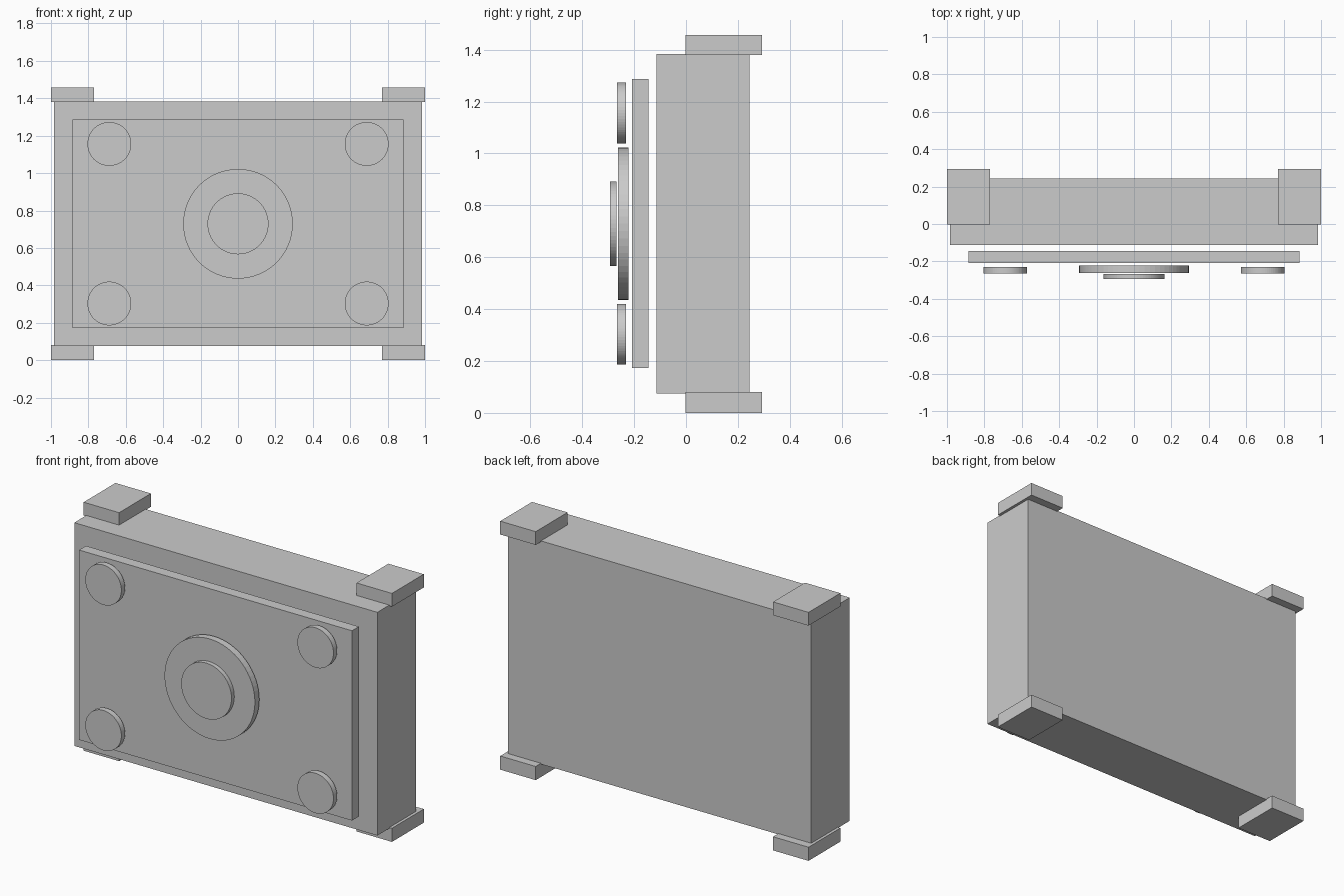
import bpy
import math

if "Cube" in bpy.data.objects:
    bpy.data.objects.remove(bpy.data.objects["Cube"])


def box(name, x, y, z):
    """Axis-aligned box from (min, max) pairs."""
    loc = [(a + b) / 2 for a, b in (x, y, z)]
    bpy.ops.mesh.primitive_cube_add(size=1, location=loc)
    ob = bpy.context.object
    ob.name = name
    ob.scale = [b - a for a, b in (x, y, z)]
    bpy.ops.object.transform_apply(location=False, rotation=False, scale=True)
    return ob


def disc(name, x, z, radius, y0, y1):
    """Round plate whose axis points to the front."""
    bpy.ops.mesh.primitive_cylinder_add(
        vertices=64, radius=radius, depth=y1 - y0,
        location=(x, (y0 + y1) / 2, z), rotation=(math.pi / 2, 0, 0))
    ob = bpy.context.object
    ob.name = name
    return ob


# Main housing and the front panel standing just off it
box("body", (-0.983, 0.983), (-0.113, 0.244), (0.075, 1.384))
box("front_panel", (-0.885, 0.885), (-0.208, -0.144), (0.173, 1.286))

# Central stepped dial
disc("dial_base", 0, 0.729, 0.293, -0.262, -0.221)
disc("dial_cap", 0, 0.729, 0.163, -0.293, -0.267)

for side, s in (("left", -1), ("right", 1)):
    x = sorted((s * 0.77, s * 1.0))
    # Corner blocks under and over the housing
    box(f"bottom_block_{side}", x, (-0.002, 0.293), (0, 0.08))
    box(f"top_block_{side}", x, (-0.002, 0.293), (1.379, 1.457))
    # Round studs in the panel corners
    disc(f"lower_stud_{side}", s * 0.688, 0.303, 0.117, -0.265, -0.231)
    disc(f"upper_stud_{side}", s * 0.688, 1.156, 0.117, -0.265, -0.231)
